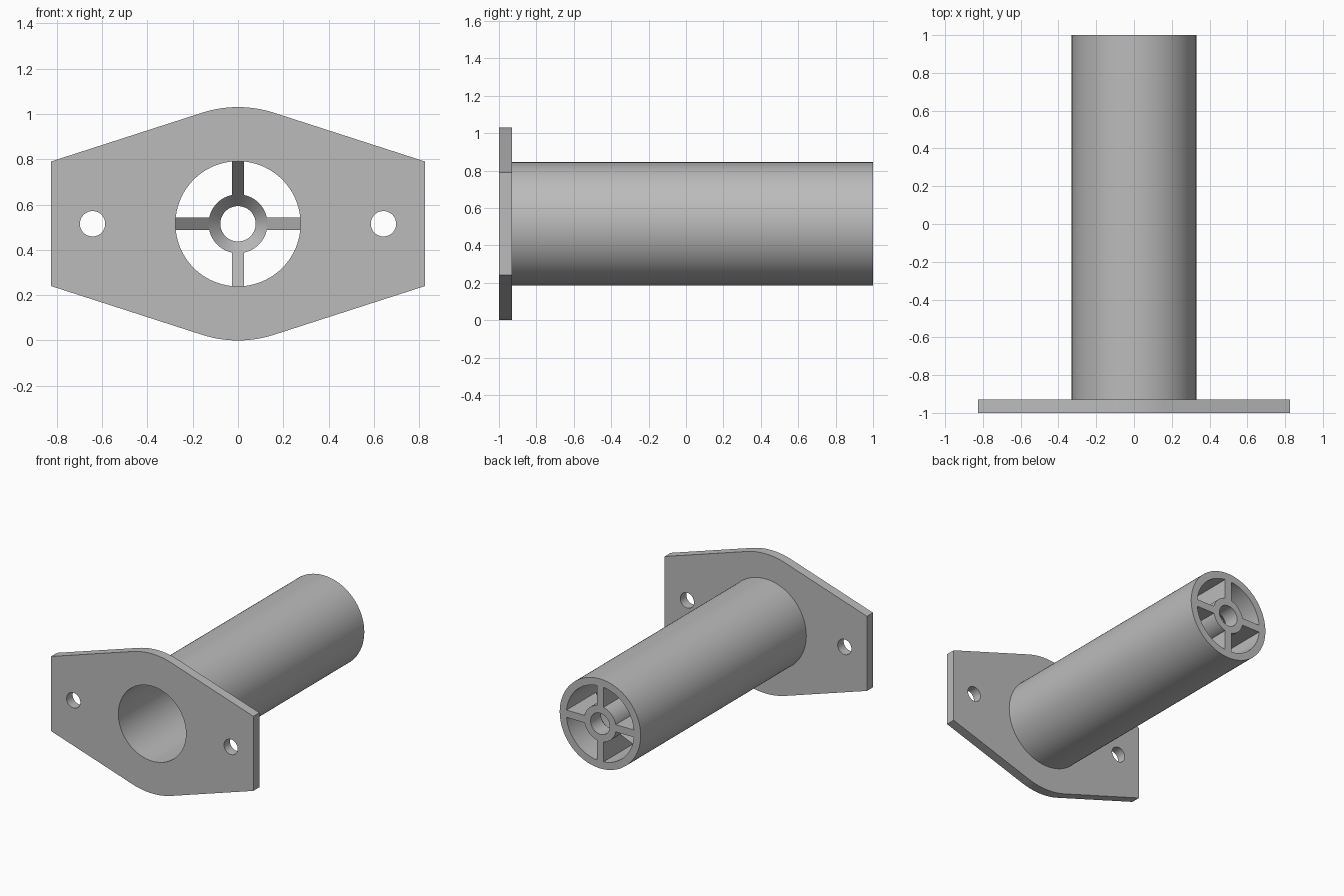
import bpy, bmesh
from math import sin, cos, pi, atan2, acos, hypot
from mathutils import Matrix

cube = bpy.data.objects.get("Cube")
if cube:
    bpy.data.objects.remove(cube, do_unlink=True)

AXIS_Z = 0.515                      # height of the tube axis
BACK, PLATE_BACK, FRONT = 1.0, -0.93, -1.0
R_OUT, R_BORE = 0.33, 0.276         # tube
HUB_OUT, HUB_IN = 0.13, 0.078       # centre ring
SPOKE_HALF = 0.027

grey = bpy.data.materials.new("plain grey")
grey.use_nodes = True
colour = (0.5, 0.5, 0.5, 1)
grey.diffuse_color = colour
grey.node_tree.nodes["Principled BSDF"].inputs["Base Color"].default_value = colour


def cone_y(r):
    """Front of the hub and spokes: a conical bore bottom."""
    return BACK - 0.03 - 1.15 * r


def finish(name, bm):
    bmesh.ops.remove_doubles(bm, verts=bm.verts, dist=1e-5)
    bmesh.ops.recalc_face_normals(bm, faces=bm.faces)
    mesh = bpy.data.meshes.new(name)
    bm.to_mesh(mesh)
    bm.free()
    mesh.materials.clear()
    mesh.materials.append(grey)
    obj = bpy.data.objects.new(name, mesh)
    bpy.context.collection.objects.link(obj)
    bpy.ops.object.select_all(action='DESELECT')
    obj.select_set(True)
    bpy.context.view_layer.objects.active = obj
    bpy.ops.object.shade_smooth_by_angle(angle=pi / 6)
    obj.location.z = AXIS_Z
    return obj


def lathe(name, profile, steps=96):
    """Turn a closed (radius, y) profile about the y axis."""
    bm = bmesh.new()
    verts = [bm.verts.new((r, y, 0)) for r, y in profile]
    edges = [bm.edges.new((v, verts[i - 1])) for i, v in enumerate(verts)]
    bmesh.ops.spin(bm, geom=verts + edges, cent=(0, 0, 0), axis=(0, 1, 0),
                   angle=2 * pi, steps=steps, use_merge=True)
    return finish(name, bm)


def circle(cx, r, n):
    return [(cx + r * cos(2 * pi * i / n), r * sin(2 * pi * i / n)) for i in range(n)]


# Flange plate: straight ends, tangent sides and rounded top and bottom
half_w, half_end, arc_r = 0.825, 0.275, AXIS_Z
tangent = atan2(half_end, half_w) + acos(arc_r / hypot(half_w, half_end))
arc = [tangent + (pi - 2 * tangent) * i / 16 for i in range(17)]
upper = [(half_w, half_end)] + [(arc_r * cos(a), arc_r * sin(a)) for a in arc] \
    + [(-half_w, half_end)]
outline = upper + [(-x, -z) for x, z in upper]

curve = bpy.data.curves.new("flange_outline", 'CURVE')
curve.dimensions = '2D'
curve.fill_mode = 'BOTH'
curve.extrude = (PLATE_BACK - FRONT) / 2
for loop in (outline, circle(0, R_BORE, 96), circle(-0.642, 0.056, 40), circle(0.642, 0.056, 40)):
    spline = curve.splines.new('POLY')
    spline.points.add(len(loop) - 1)
    for point, (x, z) in zip(spline.points, loop):
        point.co = (x, z, 0, 1)
    spline.use_cyclic_u = True
helper = bpy.data.objects.new("flange_outline", curve)
bpy.context.collection.objects.link(helper)
bpy.context.view_layer.update()
filled = bpy.data.meshes.new_from_object(helper.evaluated_get(bpy.context.evaluated_depsgraph_get()))
bpy.data.objects.remove(helper, do_unlink=True)
bm = bmesh.new()
bm.from_mesh(filled)
bpy.data.meshes.remove(filled)
bm.transform(Matrix.Translation((0, (FRONT + PLATE_BACK) / 2, 0)) @ Matrix.Rotation(pi / 2, 4, 'X'))
finish("flange_plate", bm)

# Tube and centre ring
lathe("tube", [(R_OUT, PLATE_BACK), (R_OUT, BACK), (R_BORE, BACK), (R_BORE, PLATE_BACK)])
lathe("hub_ring", [(HUB_OUT, cone_y(HUB_OUT)), (HUB_OUT, BACK),
                   (HUB_IN, BACK), (HUB_IN, cone_y(HUB_IN))], 64)

# Four spokes joining the ring to the tube
r0, r1 = HUB_OUT - 0.005, R_BORE + 0.003
side = [(r0, cone_y(r0)), (r1, cone_y(r1)), (r1, BACK), (r0, BACK)]
for k, where in enumerate(("left", "top", "right", "bottom")):
    bm = bmesh.new()
    face = bm.faces.new([bm.verts.new((r, y, -SPOKE_HALF)) for r, y in side])
    grown = bmesh.ops.extrude_face_region(bm, geom=[face])["geom"]
    bmesh.ops.translate(bm, vec=(0, 0, 2 * SPOKE_HALF),
                        verts=[g for g in grown if isinstance(g, bmesh.types.BMVert)])
    bm.transform(Matrix.Rotation(-k * pi / 2, 4, 'Y'))
    finish("spoke_" + where, bm)
